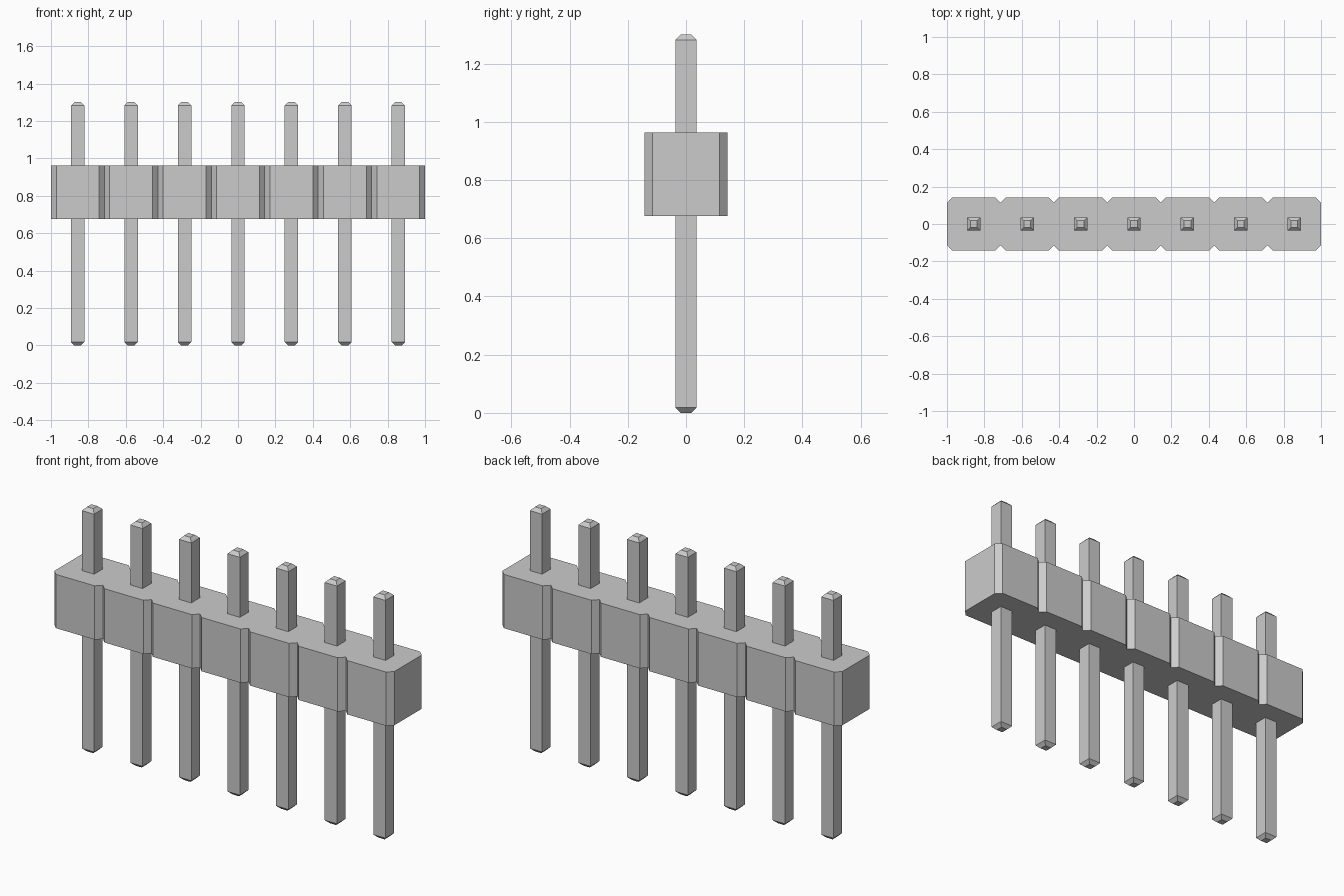
import bpy
import bmesh

cube = bpy.data.objects.get("Cube")
if cube:
    bpy.data.objects.remove(cube, do_unlink=True)

COUNT = 7
PITCH = 2 / COUNT
HALF = PITCH / 2
CUT = PITCH / 10            # corner chamfer of each housing segment
BODY_BOTTOM, BODY_TOP = 0.677, 0.963
PIN_TOP = 1.3
PIN_HALF, TIP_HALF, TIP_HEIGHT = 0.036, 0.018, 0.018

grey = bpy.data.materials.new("grey")
grey.use_nodes = True
colour = (0.6, 0.6, 0.6, 1)
grey.diffuse_color = colour
grey.node_tree.nodes["Principled BSDF"].inputs["Base Color"].default_value = colour


def make_object(name, bm):
    bmesh.ops.recalc_face_normals(bm, faces=bm.faces)
    mesh = bpy.data.meshes.new(name)
    bm.to_mesh(mesh)
    bm.free()
    mesh.materials.append(grey)
    obj = bpy.data.objects.new(name, mesh)
    bpy.context.collection.objects.link(obj)
    return obj


def segment_x(i):
    return (i - (COUNT - 1) / 2) * PITCH


# Housing: notched outline of all segments, extruded upward
front = []
for i in range(COUNT):
    x = segment_x(i)
    front += [(x - HALF, CUT - HALF), (x - HALF + CUT, -HALF), (x + HALF - CUT, -HALF)]
front.append((1, CUT - HALF))
outline = front + [(x, -y) for x, y in reversed(front)]

bm = bmesh.new()
base = bm.faces.new([bm.verts.new((x, y, BODY_BOTTOM)) for x, y in outline])
result = bmesh.ops.extrude_face_region(bm, geom=[base], use_keep_orig=True)
raised = [v for v in result["geom"] if isinstance(v, bmesh.types.BMVert)]
bmesh.ops.translate(bm, verts=raised, vec=(0, 0, BODY_TOP - BODY_BOTTOM))
make_object("housing", bm)

# Pin: square rings joined from tip to tip
bm = bmesh.new()
rings = []
for half, z in ((TIP_HALF, 0), (PIN_HALF, TIP_HEIGHT),
                (PIN_HALF, PIN_TOP - TIP_HEIGHT), (TIP_HALF, PIN_TOP)):
    corners = ((-1, -1), (1, -1), (1, 1), (-1, 1))
    rings.append([bm.verts.new((a * half, b * half, z)) for a, b in corners])
for low, high in zip(rings, rings[1:]):
    for k in range(4):
        n = (k + 1) % 4
        bm.faces.new((low[k], low[n], high[n], high[k]))
bm.faces.new(rings[0])
bm.faces.new(rings[-1])
pin = make_object("pin_1", bm)
pin.location.x = segment_x(0)

# Remaining pins share the same mesh
for i in range(1, COUNT):
    copy = bpy.data.objects.new(f"pin_{i + 1}", pin.data)
    copy.location.x = segment_x(i)
    bpy.context.collection.objects.link(copy)
